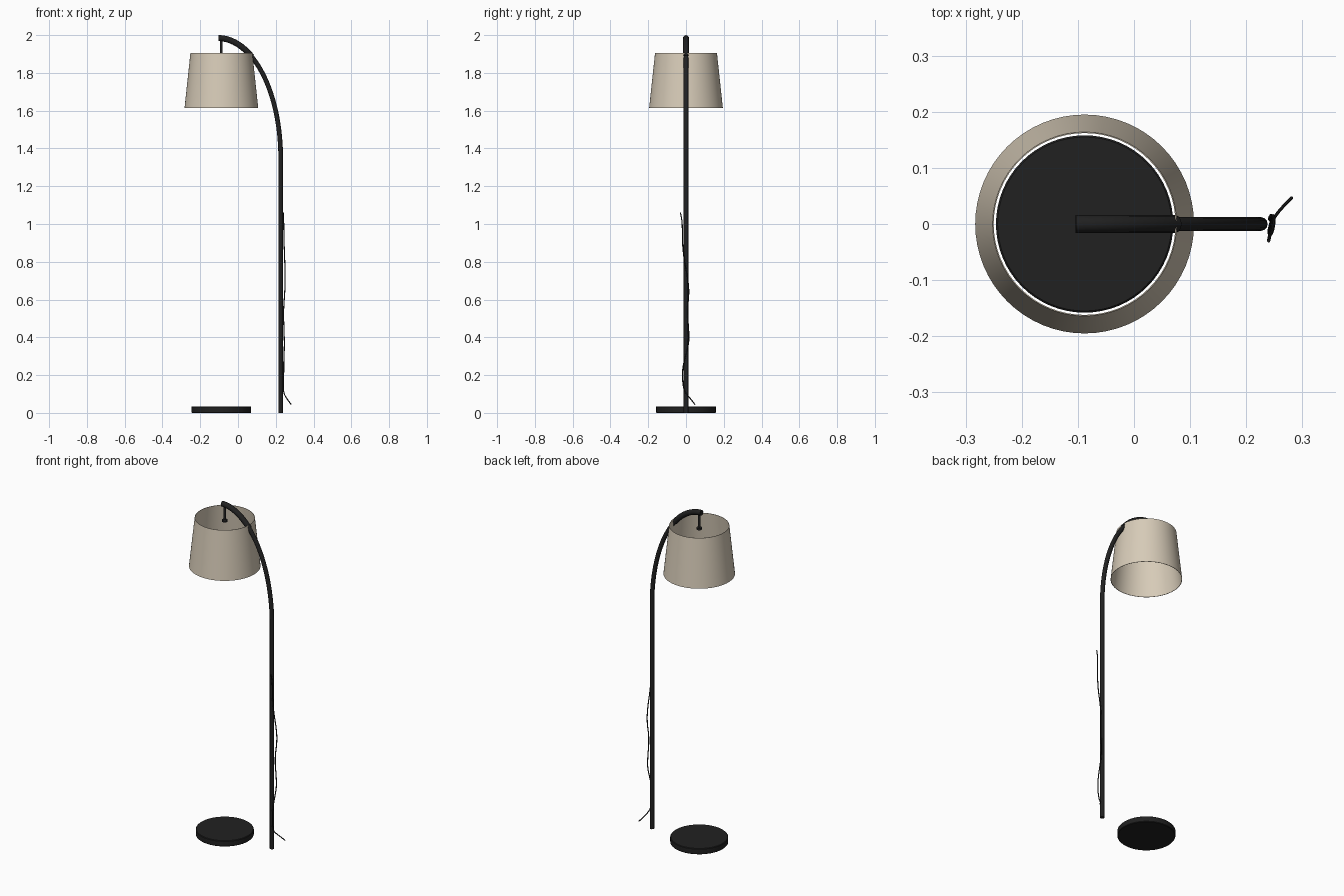
import bpy
import math

cube = bpy.data.objects.get("Cube")
if cube:
    bpy.data.objects.remove(cube, do_unlink=True)


def make_material(name, colour):
    mat = bpy.data.materials.new(name)
    mat.use_nodes = True
    mat.diffuse_color = (*colour, 1)
    bsdf = mat.node_tree.nodes["Principled BSDF"]
    bsdf.inputs["Base Color"].default_value = (*colour, 1)
    bsdf.inputs["Roughness"].default_value = 0.7
    return mat


BLACK = make_material("matte black", (0.015, 0.015, 0.015))
LINEN = make_material("beige linen", (0.68, 0.60, 0.48))
LAMP_X = -0.088
POLE_X = 0.226


def finish(obj, name, mat):
    obj.name = name
    obj.data.materials.clear()
    obj.data.materials.append(mat)
    bpy.ops.object.select_all(action="DESELECT")
    obj.select_set(True)
    bpy.context.view_layer.objects.active = obj
    bpy.ops.object.shade_smooth_by_angle(angle=math.radians(40))
    return obj


def tube(name, points, radius, mat, kind="POLY", sides=4):
    """Round tube swept along a path."""
    curve = bpy.data.curves.new(name, "CURVE")
    curve.dimensions = "3D"
    curve.bevel_depth = radius
    curve.bevel_resolution = sides
    curve.use_fill_caps = True
    spline = curve.splines.new(kind)
    spline.points.add(len(points) - 1)
    for p, co in zip(spline.points, points):
        p.co = (*co, 1)
    if kind == "NURBS":
        spline.order_u = 3
        spline.use_endpoint_u = True
        spline.resolution_u = 8
    obj = bpy.data.objects.new(name, curve)
    bpy.context.collection.objects.link(obj)
    bpy.ops.object.select_all(action="DESELECT")
    obj.select_set(True)
    bpy.context.view_layer.objects.active = obj
    bpy.ops.object.convert(target="MESH")
    return finish(bpy.context.object, name, mat)


def lathe(name, profile, mat, x=LAMP_X, segments=64, closed=False):
    """Turn a radius/height profile around a vertical axis."""
    n = len(profile)
    verts = [(x + r * math.cos(a), r * math.sin(a), z)
             for r, z in profile
             for a in (2 * math.pi * s / segments for s in range(segments))]
    faces = []
    for i in range(n if closed else n - 1):
        j = (i + 1) % n
        for s in range(segments):
            t = (s + 1) % segments
            faces.append((i * segments + s, i * segments + t,
                          j * segments + t, j * segments + s))
    if not closed:
        faces.append(tuple(reversed(range(segments))))
        faces.append(tuple(range((n - 1) * segments, n * segments)))
    mesh = bpy.data.meshes.new(name)
    mesh.from_pydata(verts, [], faces)
    obj = bpy.data.objects.new(name, mesh)
    bpy.context.collection.objects.link(obj)
    return finish(obj, name, mat)


def arc(t):
    """Point on the curved arm: 0 is the top of the pole, 1 the free end."""
    a = t * math.pi / 2
    return (-0.104 + 0.33 * math.cos(a), 0, 1.35 + 0.634 * math.sin(a))


# Weighted disc on the floor
lathe("base_disc", [(0.155, 0), (0.158, 0.003), (0.158, 0.032), (0.155, 0.035)], BLACK)

# Upright pole bending into the arm
steps = 36
tube("pole_and_arm", [(POLE_X, 0, 0)] + [arc(i / steps) for i in range(steps + 1)],
     0.0123, BLACK)

# Thicker sleeve on the free end of the arm
tube("arm_sleeve", [arc(0.64 + 0.36 * i / 16) for i in range(17)], 0.016, BLACK)

# Hanging rod with its small end fitting
lathe("hanging_rod", [(0.007, 1.89), (0.007, 1.98)], BLACK, segments=16)
lathe("rod_end", [(0.008, 1.878), (0.015, 1.882), (0.015, 1.892), (0.008, 1.896)],
      BLACK, segments=24)

# Open tapered shade with a thin wall
lathe("shade", [(0.195, 1.615), (0.164, 1.905), (0.162, 1.905), (0.193, 1.615)],
      LINEN, closed=True)

# Loose power cord winding down the pole
tube("power_cord", [
    (0.240, -0.030, 1.06), (0.242, -0.019, 1.02), (0.243, -0.020, 0.92),
    (0.247, -0.012, 0.82), (0.250, 0.008, 0.72), (0.248, 0.017, 0.64),
    (0.240, 0.006, 0.54), (0.244, 0.016, 0.42), (0.246, 0.014, 0.36),
    (0.242, -0.012, 0.27), (0.242, -0.021, 0.20), (0.240, -0.012, 0.12),
    (0.246, 0.006, 0.095), (0.262, 0.028, 0.07), (0.281, 0.047, 0.045),
], 0.003, BLACK, kind="NURBS", sides=2)
